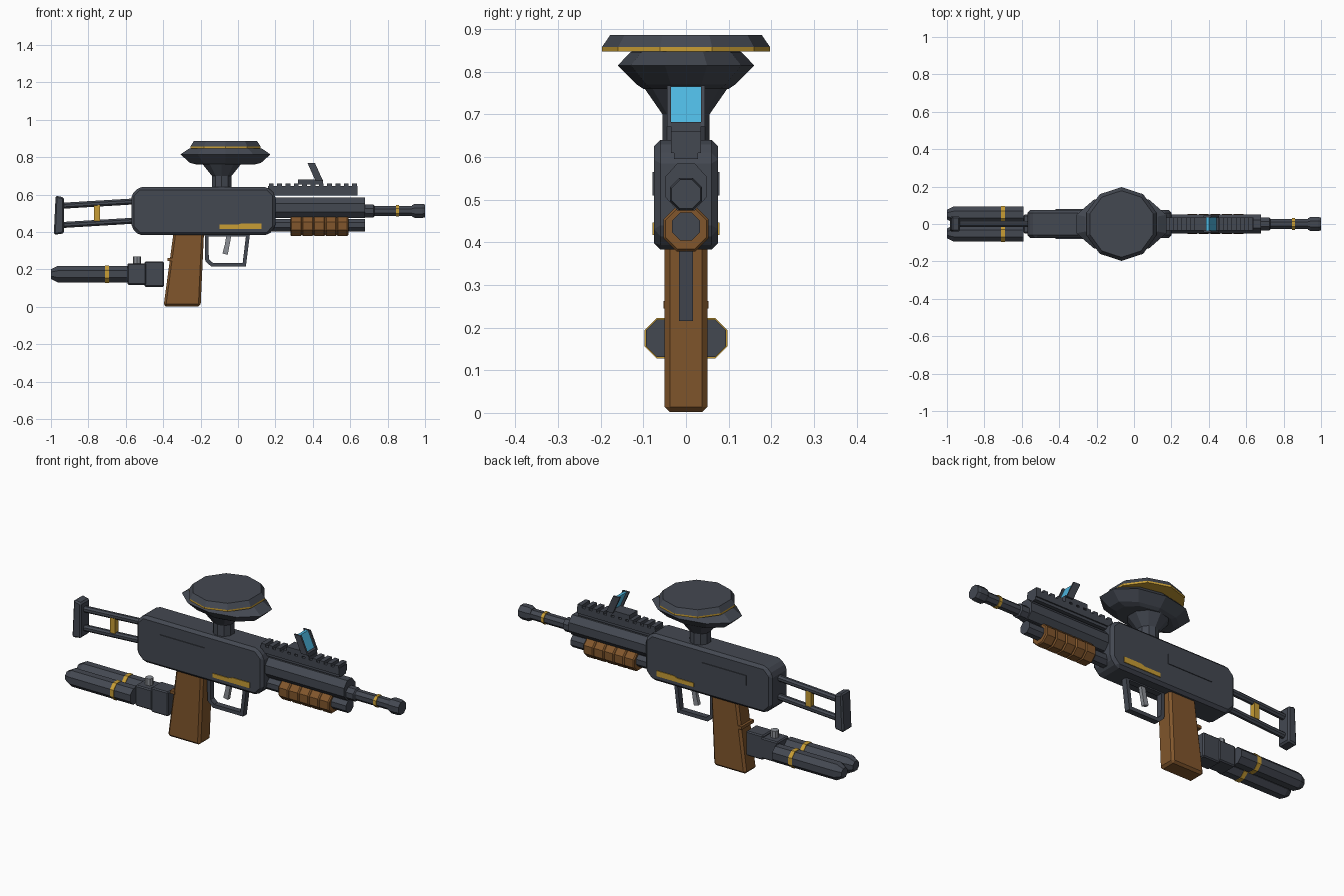
import bpy, bmesh
from math import cos, sin, pi
from mathutils import Vector

if "Cube" in bpy.data.objects:
    bpy.data.objects.remove(bpy.data.objects["Cube"], do_unlink=True)


def material(name, rgb):
    m = bpy.data.materials.new(name)
    m.use_nodes = True
    m.diffuse_color = (*rgb, 1)
    m.node_tree.nodes["Principled BSDF"].inputs["Base Color"].default_value = (*rgb, 1)
    return m


DARK = material("dark slate", (0.057, 0.065, 0.083))
BROWN = material("brown", (0.22, 0.093, 0.025))
GOLD = material("gold", (0.58, 0.34, 0.035))
CYAN = material("cyan lens", (0.075, 0.47, 0.74))
GREY = material("light grey", (0.26, 0.275, 0.3))


def finish(name, bm, mat, bevel=0):
    if bevel:
        bmesh.ops.bevel(bm, geom=bm.edges[:], offset=bevel, segments=1, affect='EDGES')
    bmesh.ops.recalc_face_normals(bm, faces=bm.faces[:])
    mesh = bpy.data.meshes.new(name)
    bm.to_mesh(mesh)
    bm.free()
    mesh.materials.append(mat)
    obj = bpy.data.objects.new(name, mesh)
    bpy.context.collection.objects.link(obj)
    return obj


def loft(name, loops, mat, bevel=0):
    """Skin a list of equal-length point loops and cap both ends."""
    bm = bmesh.new()
    rings = [[bm.verts.new(p) for p in loop] for loop in loops]
    n = len(rings[0])
    for a, b in zip(rings, rings[1:]):
        for i in range(n):
            j = (i + 1) % n
            bm.faces.new((a[i], a[j], b[j], b[i]))
    bm.faces.new(rings[0])
    bm.faces.new(rings[-1])
    return finish(name, bm, mat, bevel)


def prism(name, pts, half, mat, bevel=0, y=0):
    """Side profile in x, z given a thickness in y."""
    return loft(name, [[(x, y + s * half, z) for x, z in pts] for s in (-1, 1)], mat, bevel)


def box(name, x0, x1, z0, z1, half, mat, bevel=0, y=0):
    return prism(name, [(x0, z0), (x1, z0), (x1, z1), (x0, z1)], half, mat, bevel, y)


def tube(name, stations, mat, y=0, squash=1, n=8):
    """Octagonal tube along x from (x, z, apothem) stations."""
    k = 1 / cos(pi / n)
    angles = [2 * pi * (i + 0.5) / n for i in range(n)]
    return loft(name, [[(x, y + squash * r * k * cos(a), z + r * k * sin(a)) for a in angles]
                       for x, z, r in stations], mat)


def upright(name, cx, stations, mat, n=10):
    """Tube along z from (z, x radius, y radius) stations."""
    angles = [pi / 2 + 2 * pi * i / n for i in range(n)]
    return loft(name, [[(cx + rx * cos(a), ry * sin(a), z) for a in angles]
                       for z, rx, ry in stations], mat)


# Receiver with chamfered corners
prism("receiver", [(-0.57, 0.425), (-0.53, 0.383), (0.16, 0.383), (0.2, 0.425),
                   (0.2, 0.6), (0.16, 0.64), (-0.53, 0.64), (-0.57, 0.6)], 0.075, DARK, 0.015)
for side, label in ((-1, "front"), (1, "back")):
    box(label + "_side_panel", -0.42, -0.15, 0.51, 0.565, 0.003, DARK, y=side * 0.076)
    prism(label + "_gold_stripe", [(-0.1, 0.417), (0.125, 0.417), (0.125, 0.447), (0.02, 0.447),
                                   (0.0, 0.439), (-0.1, 0.439)], 0.003, GOLD, y=side * 0.076)

# Hopper and its lid
upright("feed_neck", -0.087, [(0.62, 0.055, 0.055), (0.7, 0.055, 0.055),
                              (0.765, 0.11, 0.1)], DARK)
upright("hopper", -0.067, [(0.76, 0.16, 0.1), (0.77, 0.2, 0.115), (0.815, 0.253, 0.16),
                           (0.846, 0.205, 0.13), (0.858, 0.16, 0.1)], DARK)
upright("hopper_gold_rim", -0.067, [(0.848, 0.197, 0.197), (0.858, 0.197, 0.197)], GOLD)
upright("hopper_lid", -0.067, [(0.858, 0.197, 0.197), (0.886, 0.178, 0.178)], DARK)

# Stock
prism("butt_plate", [(-0.985, 0.385), (-0.93, 0.393), (-0.93, 0.585), (-0.975, 0.595)],
      0.04, DARK, 0.008)
for label, z in (("upper", 0.54), ("lower", 0.437)):
    tube(label + "_stock_rod", [(-0.95, z, 0.016), (-0.55, z + 0.024, 0.016)], DARK)
box("stock_strut", -0.77, -0.738, 0.46, 0.548, 0.014, GOLD)

# Barrel
tube("barrel_shroud", [(0.18, 0.53, 0.055), (0.68, 0.53, 0.055)], DARK, squash=0.9)
tube("barrel", [(0.66, 0.513, 0.034), (0.725, 0.513, 0.034), (0.73, 0.513, 0.027),
                (0.94, 0.513, 0.027)], DARK)
tube("muzzle", [(0.93, 0.513, 0.03), (0.945, 0.513, 0.038), (0.985, 0.513, 0.038),
                (1.0, 0.513, 0.034)], DARK)
tube("barrel_band", [(0.845, 0.513, 0.031), (0.862, 0.513, 0.031)], GOLD)

# Lower tube and grooved pump grip
tube("lower_tube", [(0.18, 0.437, 0.033), (0.68, 0.437, 0.033)], DARK)
ridges, step = [], 0.062
for i in range(5):
    x = 0.28 + i * step
    ridges += [(x, 0.432, 0.048), (x + 0.006, 0.432, 0.053),
               (x + step - 0.006, 0.432, 0.053), (x + step, 0.432, 0.048)]
tube("pump_grip", ridges, BROWN)

# Top rail and teeth
box("rail", 0.16, 0.638, 0.61, 0.645, 0.035, DARK)
box("rail_base", 0.16, 0.638, 0.595, 0.612, 0.028, DARK)
for i in range(11):
    x = 0.165 + i * 0.0445
    box("rail_tooth", x, x + 0.026, 0.644, 0.66, 0.035, DARK)

# Tilted reflex sight
box("sight_base", 0.32, 0.455, 0.655, 0.682, 0.035, DARK)
for side, label in ((-1, "front"), (1, "back")):
    prism(label + "_sight_frame", [(0.415, 0.672), (0.455, 0.672), (0.412, 0.768), (0.372, 0.768)],
          0.005, DARK, y=side * 0.04)
prism("sight_lens", [(0.427, 0.675), (0.443, 0.675), (0.402, 0.766), (0.386, 0.766)], 0.036, CYAN)

# Pistol grip
prism("pistol_grip", [(-0.398, 0.002), (-0.2, 0.002), (-0.182, 0.395), (-0.345, 0.395)],
      0.05, BROWN, 0.012)
box("grip_nub", -0.376, -0.35, 0.245, 0.262, 0.053, BROWN)

# Trigger guard: outer and inner outlines joined as a frame
outer = [(-0.178, 0.39), (-0.175, 0.245), (-0.143, 0.215), (0.042, 0.215), (0.064, 0.39)]
inner = [(-0.158, 0.376), (-0.156, 0.255), (-0.134, 0.235), (0.025, 0.235), (0.042, 0.376)]
bm = bmesh.new()
rings = [[bm.verts.new((x, y, z)) for x, z in pts]
         for pts, y in ((outer, -0.016), (inner, -0.016), (inner, 0.016), (outer, 0.016))]
for a, b in zip(rings, rings[1:] + rings[:1]):
    for i in range(len(outer)):
        j = (i + 1) % len(outer)
        bm.faces.new((a[i], a[j], b[j], b[i]))
finish("trigger_guard", bm, DARK)
prism("trigger", [(-0.062, 0.385), (-0.035, 0.385), (-0.055, 0.278), (-0.083, 0.285),
                  (-0.07, 0.335)], 0.01, GREY)

# Twin gas tanks with bands, regulator and valve
for side, label in ((-1, "front"), (1, "back")):
    y = side * 0.05
    tube(label + "_tank", [(-1.0, 0.175, 0.026), (-0.965, 0.175, 0.044),
                           (-0.59, 0.175, 0.044)], DARK, y=y)
    tube(label + "_tank_band", [(-0.712, 0.175, 0.047), (-0.69, 0.175, 0.047)], GOLD, y=y)
box("regulator", -0.592, -0.49, 0.118, 0.232, 0.05, DARK, 0.006)
box("tank_mount", -0.5, -0.395, 0.107, 0.242, 0.045, DARK, 0.006)
upright("valve_knob", -0.54, [(0.225, 0.021, 0.021), (0.27, 0.021, 0.021)], GREY, 8)
